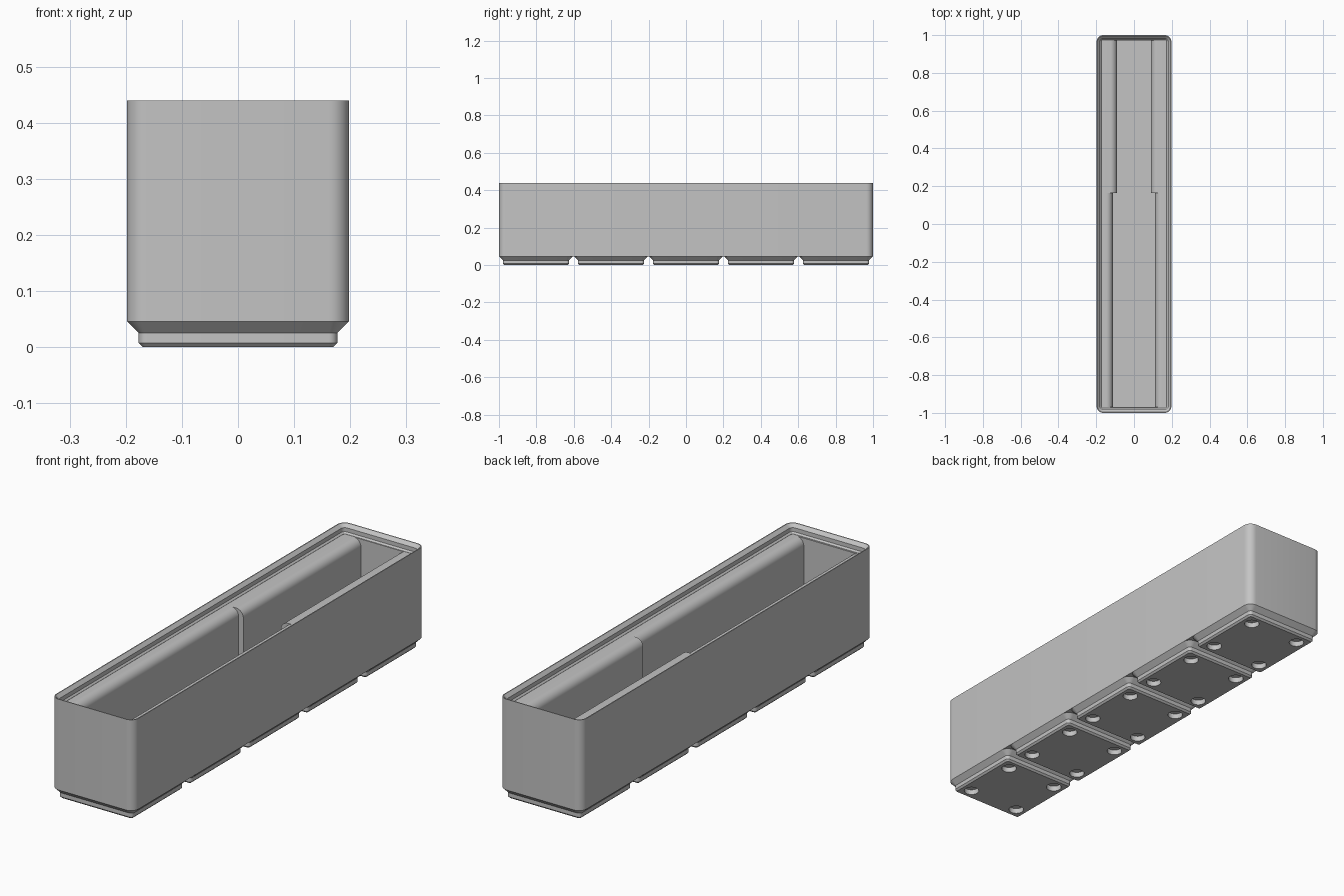
import bpy, bmesh
from math import sin, cos, pi, radians

cube = bpy.data.objects.get("Cube")
if cube:
    bpy.data.objects.remove(cube, do_unlink=True)

grey = bpy.data.materials.new("light grey plastic")
grey.use_nodes = True
grey.diffuse_color = (0.55, 0.55, 0.55, 1)
grey.node_tree.nodes["Principled BSDF"].inputs["Base Color"].default_value = grey.diffuse_color

HALF_X, HALF_Y = 0.198, 1.0
PITCH = 0.401          # spacing of the feet
FOOT_TOP = 0.046
RIM_TOP = 0.44
SHOULDER = 0.401       # top of the solid filling
FLOOR = 0.07
CORNER = 0.036


def rounded_ring(hx, hy, radius, segments=8):
    """Counter-clockwise outline of a rounded rectangle."""
    points = []
    for i, (sx, sy) in enumerate([(1, 1), (-1, 1), (-1, -1), (1, -1)]):
        for k in range(segments + 1):
            a = (i + k / segments) * pi / 2
            points.append((sx * (hx - radius) + radius * cos(a),
                           sy * (hy - radius) + radius * sin(a)))
    return points


def make_object(name, bm):
    bmesh.ops.recalc_face_normals(bm, faces=bm.faces)
    mesh = bpy.data.meshes.new(name)
    bm.to_mesh(mesh)
    bm.free()
    mesh.materials.append(grey)
    obj = bpy.data.objects.new(name, mesh)
    bpy.context.collection.objects.link(obj)
    return obj


def loft(name, hx, hy, levels, center_y=0):
    """Stack rounded rectangles given as (inset, z) and cap both ends."""
    bm = bmesh.new()
    rings = []
    for inset, z in levels:
        outline = rounded_ring(hx - inset, hy - inset, max(CORNER - inset, 0.006))
        rings.append([bm.verts.new((x, y + center_y, z)) for x, y in outline])
    n = len(rings[0])
    for low, high in zip(rings, rings[1:]):
        for i in range(n):
            j = (i + 1) % n
            bm.faces.new((low[i], low[j], high[j], high[i]))
    bm.faces.new(rings[0][::-1])
    bm.faces.new(rings[-1])
    return make_object(name, bm)


def trench_cutter(half_width, y0, y1, radius=0.035, segments=10):
    """Channel profile with flared, rounded upper edges, extruded along y."""
    right = [(half_width, FLOOR)]
    for k in range(segments + 1):
        a = k / segments * pi / 2
        right.append((half_width + radius * (1 - cos(a)),
                      SHOULDER - radius * (1 - sin(a))))
    right.append((half_width + radius, SHOULDER + 0.02))
    profile = right + [(-x, z) for x, z in reversed(right)]
    bm = bmesh.new()
    face = bm.faces.new([bm.verts.new((x, y0, z)) for x, z in profile])
    moved = bmesh.ops.extrude_face_region(bm, geom=[face])["geom"]
    bmesh.ops.translate(bm, vec=(0, y1 - y0, 0),
                        verts=[g for g in moved if isinstance(g, bmesh.types.BMVert)])
    return make_object("trench_cutter", bm)


def hole_cutter(center_y):
    """Four short cylinders for the round sockets under one foot."""
    bm = bmesh.new()
    for sx in (-1, 1):
        for sy in (-1, 1):
            made = bmesh.ops.create_cone(bm, cap_ends=True, segments=32, radius1=0.031,
                                         radius2=0.031, depth=0.046)
            bmesh.ops.translate(bm, verts=made["verts"],
                                vec=(sx * 0.124, center_y + sy * 0.124, 0))
    return make_object("hole_cutter", bm)


def select_only(obj):
    bpy.ops.object.select_all(action="DESELECT")
    obj.select_set(True)
    bpy.context.view_layer.objects.active = obj


def cut(obj, cutter):
    cutter.hide_render = True
    mod = obj.modifiers.new("cut", "BOOLEAN")
    mod.operation = "DIFFERENCE"
    mod.solver = "EXACT"
    mod.object = cutter
    select_only(obj)
    bpy.ops.object.modifier_apply(modifier=mod.name)
    bpy.data.objects.remove(cutter, do_unlink=True)


def smooth(obj):
    select_only(obj)
    bpy.ops.object.shade_smooth_by_angle(angle=radians(30))


# Bin body: outer wall, stepped stacking rim, solid filling
body = loft("bin_body", HALF_X, HALF_Y, [
    (0, FOOT_TOP), (0, RIM_TOP), (0.004, RIM_TOP), (0.018, 0.426),
    (0.018, 0.4085), (0.0248, 0.4017), (0.0248, SHOULDER)])

# Stepped trench: wide at the front, narrow at the back
cut(body, trench_cutter(0.112, -0.968, 0.165))
cut(body, trench_cutter(0.09, 0.15, 0.972))
smooth(body)

# Row of five chamfered feet with round sockets
for i in range(5):
    y = (i - 2) * PITCH
    foot = loft(f"foot_{i + 1}", HALF_X, HALF_X, [
        (0.0285, 0), (0.021, 0.0075), (0.021, 0.025), (0, FOOT_TOP)], y)
    cut(foot, hole_cutter(y))
    smooth(foot)
